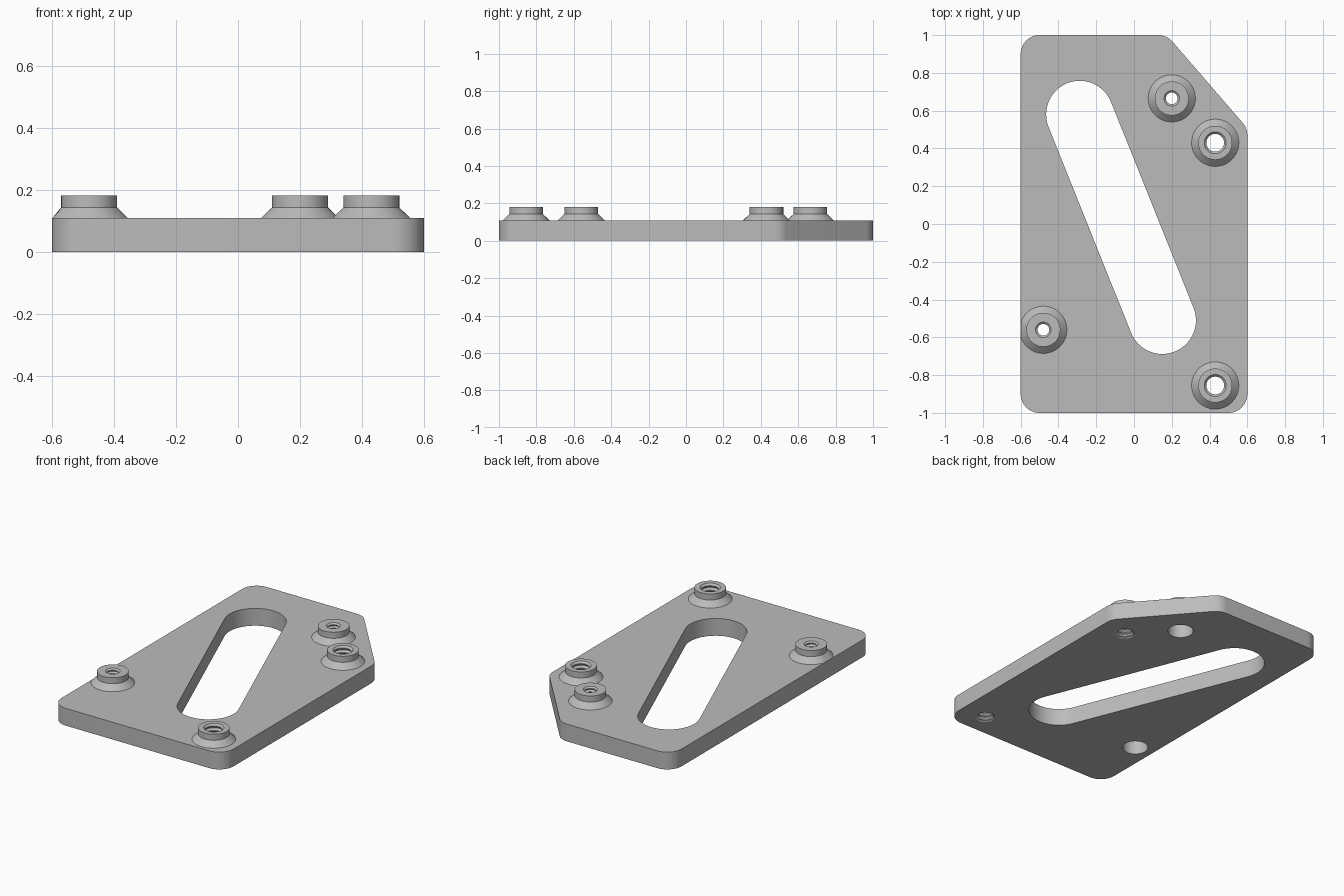
import bpy, bmesh, math
from mathutils import Vector

if "Cube" in bpy.data.objects:
    bpy.data.objects.remove(bpy.data.objects["Cube"])

TOP = 0.109          # plate thickness
BOSS_TOP = 0.181
SEG = 64

bm = bmesh.new()


def ring(points, z):
    """Closed loop of vertices and its edges."""
    vs = [bm.verts.new((p[0], p[1], z)) for p in points]
    for i in range(len(vs)):
        bm.edges.new((vs[i - 1], vs[i]))
    return vs


def bridge(a, b):
    for i in range(len(a)):
        bm.faces.new((a[i - 1], a[i], b[i], b[i - 1]))


def loop_edges(vs):
    return [bm.edges.get((vs[i - 1], vs[i])) for i in range(len(vs))]


def rounded(corners, r, steps=12):
    """Fillet every corner of a counter-clockwise convex outline."""
    pts = []
    n = len(corners)
    for i in range(n):
        p = Vector(corners[i])
        d0 = (p - Vector(corners[i - 1])).normalized()
        d1 = (Vector(corners[(i + 1) % n]) - p).normalized()
        turn = d0.angle(d1)
        start = p - d0 * r * math.tan(turn / 2)
        centre = start + Vector((-d0.y, d0.x)) * r
        a0 = math.atan2(-d0.x, d0.y) % (2 * math.pi)
        a0 = math.atan2(start.y - centre.y, start.x - centre.x)
        for k in range(steps + 1):
            a = a0 + turn * k / steps
            pts.append((centre.x + r * math.cos(a), centre.y + r * math.sin(a)))
    return pts


def slot(a, b, r, steps=32):
    """Capsule outline between two centres."""
    base = math.atan2(b[1] - a[1], b[0] - a[0])
    pts = []
    for c, off in ((b, -math.pi / 2), (a, math.pi / 2)):
        for k in range(steps + 1):
            t = base + off + math.pi * k / steps
            pts.append((c[0] + r * math.cos(t), c[1] + r * math.sin(t)))
    return pts


def circle(c, r):
    # the widest boss is trimmed flush with the plate's left edge
    return [(max(c[0] + r * math.cos(2 * math.pi * k / SEG), -0.5985),
             c[1] + r * math.sin(2 * math.pi * k / SEG)) for k in range(SEG)]


def boss(c, minor, major, pitch, counterbore):
    """Conical foot, cylindrical collar and threaded bore; returns end loops."""
    profile = [(0.125, TOP), (0.09, 0.143), (0.09, BOSS_TOP), (major, BOSS_TOP)]
    end = 0.09 if counterbore else 0.0
    z = BOSS_TOP
    while z - pitch > end:
        for r, f in ((minor, 0.4), (minor, 0.55), (major, 0.9), (major, 1.0)):
            profile.append((r, z - f * pitch))
        z -= pitch
    profile.append((minor, (z + end) / 2))
    if counterbore:
        profile += [(minor, end), (0.075, end), (0.075, 0.0)]
    else:
        profile.append((major, 0.0))
    rings = [ring(circle(c, r), h) for r, h in profile]
    for lo, hi in zip(rings, rings[1:]):
        bridge(lo, hi)
    return rings[0], rings[-1]


top_edges, bottom_edges = [], []

# plate outline and slanted slot
outline = rounded([(-0.6, -1), (0.6, -1), (0.6, 0.507), (0.174, 1), (-0.6, 1)], 0.1)
opening = slot((-0.287, 0.58), (0.15, -0.51), 0.178)
for pts in (outline, opening):
    low, high = ring(pts, 0), ring(pts, TOP)
    bridge(low, high)
    top_edges += loop_edges(high)
    bottom_edges += loop_edges(low)

# two large through-threaded bosses, two small counterbored ones
for centre, small in (((0.43, 0.43), False), ((0.43, -0.855), False),
                      ((0.2, 0.665), True), ((-0.48, -0.56), True)):
    size = (0.031, 0.041, 0.021) if small else (0.047, 0.058, 0.028)
    foot, mouth = boss(centre, *size, small)
    top_edges += loop_edges(foot)
    bottom_edges += loop_edges(mouth)

# flat top and bottom faces with the openings left out
for edges in (top_edges, bottom_edges):
    bmesh.ops.triangle_fill(bm, use_beauty=True, use_dissolve=False, edges=edges)
bmesh.ops.recalc_face_normals(bm, faces=bm.faces[:])

mesh = bpy.data.meshes.new("mounting_plate")
bm.to_mesh(mesh)
bm.free()
plate = bpy.data.objects.new("mounting_plate", mesh)
bpy.context.collection.objects.link(plate)

grey = bpy.data.materials.new("plain_grey")
grey.diffuse_color = (0.5, 0.5, 0.5, 1)
grey.use_nodes = True
grey.node_tree.nodes["Principled BSDF"].inputs["Base Color"].default_value = grey.diffuse_color
mesh.materials.append(grey)

bpy.context.view_layer.objects.active = plate
plate.select_set(True)
bpy.ops.object.shade_smooth_by_angle(angle=math.radians(30))
